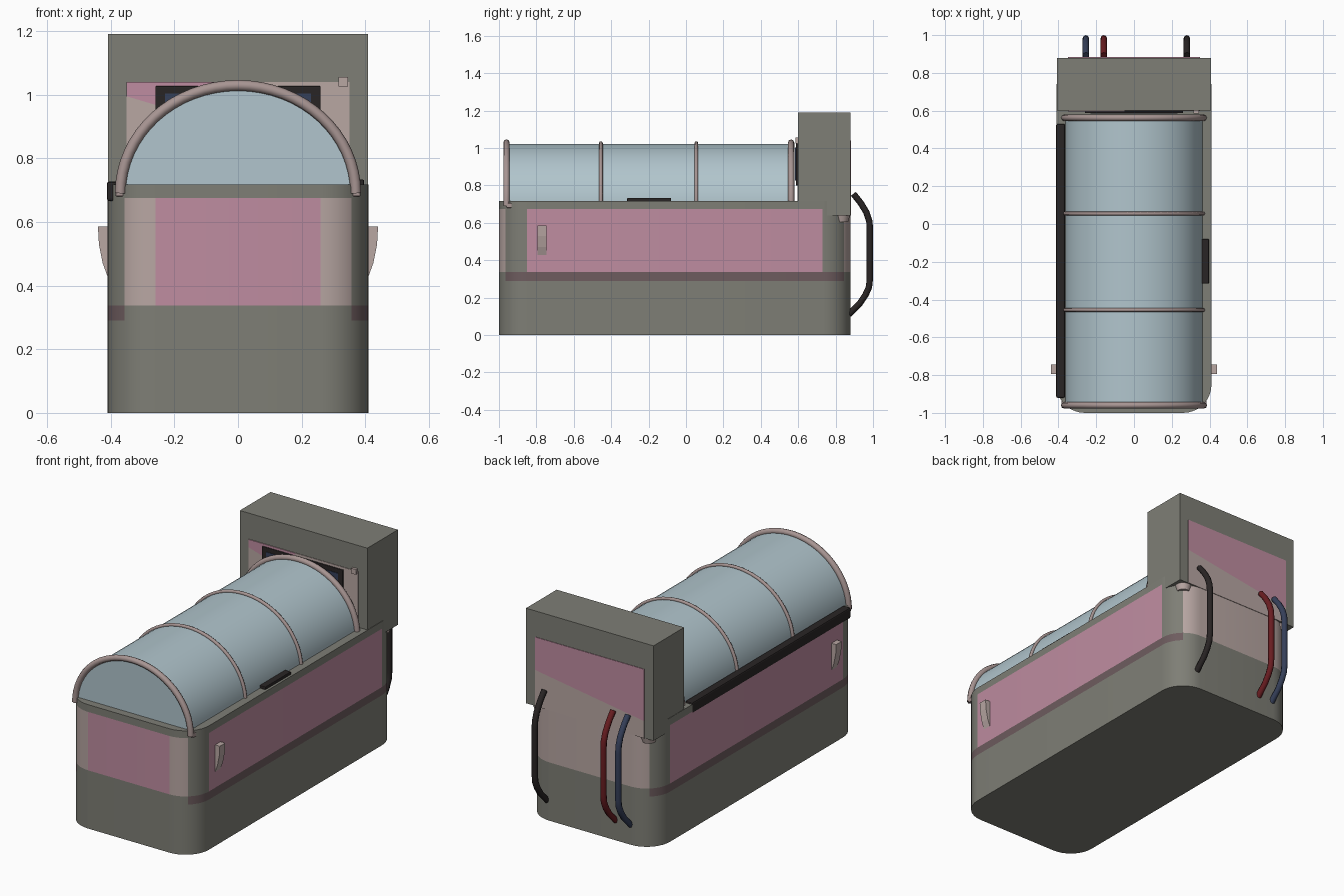
import bpy, bmesh, math
from mathutils import Vector

if "Cube" in bpy.data.objects:
    bpy.data.objects.remove(bpy.data.objects["Cube"], do_unlink=True)


def material(name, r, g, b):
    m = bpy.data.materials.new(name)
    m.use_nodes = True
    m.diffuse_color = (r, g, b, 1)
    node = next(n for n in m.node_tree.nodes if n.type == "BSDF_PRINCIPLED")
    node.inputs["Base Color"].default_value = (r, g, b, 1)
    node.inputs["Roughness"].default_value = 0.6
    return m


GRAY = material("warm gray", 0.21, 0.21, 0.18)
PINK = material("dusty pink", 0.52, 0.265, 0.355)
BEIGE = material("pale beige", 0.48, 0.385, 0.365)
GLASS = material("pale blue glass", 0.44, 0.56, 0.61)
HOOP = material("rosy metal", 0.39, 0.30, 0.29)
BELT = material("mauve belt", 0.155, 0.107, 0.113)
BLACK = material("black", 0.022, 0.018, 0.018)
RED = material("dark red", 0.14, 0.012, 0.015)
NAVY = material("navy", 0.036, 0.05, 0.10)


def finish(name, bm, mats, smooth=False):
    bmesh.ops.recalc_face_normals(bm, faces=bm.faces)
    mesh = bpy.data.meshes.new(name)
    bm.to_mesh(mesh)
    bm.free()
    for m in mats:
        mesh.materials.append(m)
    ob = bpy.data.objects.new(name, mesh)
    bpy.context.collection.objects.link(ob)
    if smooth:
        activate(ob)
        bpy.ops.object.shade_smooth_by_angle(angle=math.radians(35))
    return ob


def activate(ob):
    bpy.ops.object.select_all(action="DESELECT")
    ob.select_set(True)
    bpy.context.view_layer.objects.active = ob


def prism(name, points, start, depth, mat, smooth=False):
    """Extrude an x-z outline along y."""
    bm = bmesh.new()
    face = bm.faces.new([bm.verts.new((x, start, z)) for x, z in points])
    new = bmesh.ops.extrude_face_region(bm, geom=[face])["geom"]
    verts = [v for v in new if isinstance(v, bmesh.types.BMVert)]
    bmesh.ops.translate(bm, verts=verts, vec=(0, depth, 0))
    return finish(name, bm, [mat], smooth)


def box(name, x0, x1, y0, y1, z0, z1, mat, bevel=0):
    ob = prism(name, [(x0, z0), (x1, z0), (x1, z1), (x0, z1)], y0, y1 - y0, mat)
    if bevel:
        mod = ob.modifiers.new("Bevel", "BEVEL")
        mod.width, mod.segments = bevel, 2
    return ob


def tube(name, points, radius, mat):
    curve = bpy.data.curves.new(name, "CURVE")
    curve.dimensions = "3D"
    curve.bevel_depth, curve.bevel_resolution = radius, 2
    curve.use_fill_caps = True
    spline = curve.splines.new("POLY")
    spline.points.add(len(points) - 1)
    for p, co in zip(spline.points, points):
        p.co = (*co, 1)
    curve.materials.append(mat)
    ob = bpy.data.objects.new(name, curve)
    bpy.context.collection.objects.link(ob)
    activate(ob)
    bpy.ops.object.convert(target="MESH")
    bpy.ops.object.shade_smooth_by_angle(angle=math.radians(50))


# Rounded tub, with painted panels and belt chosen by face position
HALF, FRONT, BACK, R = 0.41, -1.0, 0.88, 0.15
outline = []
for i, (cx, cy) in enumerate([(HALF - R, BACK - R), (R - HALF, BACK - R),
                              (R - HALF, FRONT + R), (HALF - R, FRONT + R)]):
    for k in range(10):
        a = math.radians(90 * i + 10 * k)
        outline.append((cx + R * math.cos(a), cy + R * math.sin(a)))
bm = bmesh.new()
rings = [[bm.verts.new((x, y, z)) for x, y in outline]
         for z in (0, 0.29, 0.337, 0.675, 0.717)]
bm.faces.new(rings[0])
bm.faces.new(rings[-1])
for low, high in zip(rings, rings[1:]):
    for i in range(len(low)):
        j = (i + 1) % len(low)
        bm.faces.new((low[i], low[j], high[j], high[i]))
for f in bm.faces:
    c = f.calc_center_median()
    if 0.337 < c.z < 0.675 and len(f.verts) == 4:
        if abs(c.x) > HALF - 0.001 or c.y < FRONT + 0.001:
            f.material_index = 1
        elif abs(c.x) < 0.355:
            f.material_index = 2
    elif 0.29 < c.z < 0.337 and abs(c.x) > 0.355:
        f.material_index = 3
finish("tub_body", bm, [GRAY, PINK, BEIGE, BELT], True)

# Head block with painted plates front and back
box("head_block", -0.408, 0.408, 0.6, 0.88, 0.64, 1.19, GRAY)
box("head_front_panel", -0.35, 0.35, 0.597, 0.6, 0.7, 1.04, BEIGE)
prism("head_front_pink_corner", [(-0.35, 1.04), (-0.35, 0.995), (-0.25, 0.965),
      (-0.1, 0.93), (-0.05, 1.04)], 0.595, 0.003, PINK)
prism("head_back_panel", [(-0.35, 0.64), (0.35, 0.64), (0.35, 0.85),
      (-0.35, 0.74)], 0.88, 0.003, BEIGE)
prism("head_back_pink_panel", [(-0.35, 0.74), (0.35, 0.85), (0.35, 1.04),
      (-0.35, 1.04)], 0.88, 0.003, PINK)
box("screen_frame", -0.26, 0.26, 0.587, 0.598, 0.8, 1.027, BLACK, 0.004)
box("screen", -0.23, 0.23, 0.584, 0.588, 0.825, 1.003, NAVY)
box("panel_knob", 0.315, 0.345, 0.585, 0.6, 1.025, 1.055, BEIGE)


# Arched glass canopy and its hoops
def arch(a, b, steps=32, base=0.69):
    return [(a * math.cos(math.pi * i / steps), base + b * math.sin(math.pi * i / steps))
            for i in range(steps + 1)]


prism("glass_canopy", arch(0.363, 0.332), -0.955, 1.525, GLASS, True)
for name, y, radius in (("front_hoop", -0.96, 0.017), ("front_middle_hoop", -0.455, 0.01),
                        ("rear_middle_hoop", 0.055, 0.01), ("rear_hoop", 0.562, 0.017)):
    grow = radius * 0.4
    tube(name, [(x, y, z) for x, z in arch(0.363 + grow, 0.332 + grow)], radius, HOOP)

# Side details
for side, s in (("left", 1), ("right", -1)):
    box(side + "_hoop_foot", s * 0.37 - 0.015, s * 0.37 + 0.015, -0.96, -0.93,
        0.68, 0.705, HOOP, 0.004)
    prism(side + "_grip", [(s * x, z) for x, z in ((0.4, 0.585), (0.44, 0.585),
          (0.437, 0.53), (0.425, 0.47), (0.405, 0.415), (0.4, 0.415))],
          -0.795, 0.05, BEIGE)
    bm = bmesh.new()
    bmesh.ops.create_cone(bm, cap_ends=True, segments=20, radius1=0.035, radius2=0.045,
                          depth=0.035)
    bmesh.ops.translate(bm, verts=bm.verts, vec=Vector((s * 0.345, 0.832, 0.622)))
    finish(side + "_corner_cap", bm, [BEIGE], True)
box("long_rail", -0.412, -0.365, -0.92, 0.53, 0.665, 0.727, BLACK, 0.008)
box("latch_pad", 0.357, 0.396, -0.315, -0.08, 0.71, 0.733, BLACK, 0.004)

# Bent hoses at the back
hose = [(0.895, 0.755), (0.935, 0.705), (0.965, 0.655), (0.98, 0.61), (0.983, 0.57),
        (0.983, 0.3), (0.978, 0.255), (0.96, 0.215), (0.93, 0.17), (0.87, 0.11)]
for name, x, mat in (("navy_hose", -0.255, NAVY), ("red_hose", -0.16, RED),
                     ("black_hose", 0.28, BLACK)):
    tube(name, [(x, y, z) for y, z in hose], 0.017, mat)
